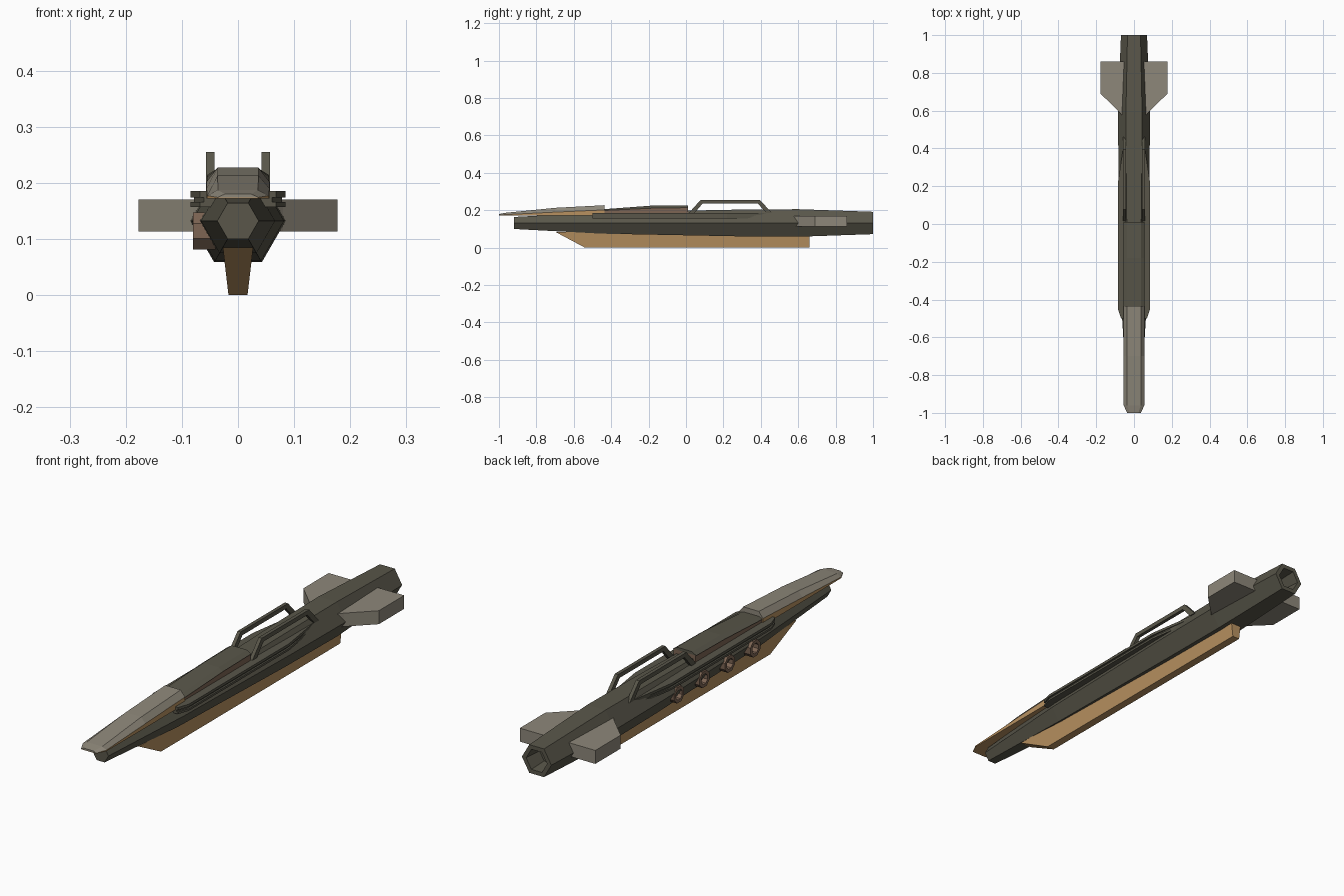
import bpy, bmesh, math

if "Cube" in bpy.data.objects:
    bpy.data.objects.remove(bpy.data.objects["Cube"])


def material(name, rgb):
    m = bpy.data.materials.new(name)
    m.diffuse_color = (*rgb, 1)
    m.use_nodes = True
    m.node_tree.nodes["Principled BSDF"].inputs["Base Color"].default_value = m.diffuse_color
    return m


OLIVE = material("dark olive", (0.100, 0.094, 0.068))
GREY = material("warm grey", (0.270, 0.245, 0.195))
TAN = material("tan", (0.480, 0.285, 0.118))
BROWN = material("brown", (0.205, 0.130, 0.088))


def make(name, bm, *mats):
    bmesh.ops.recalc_face_normals(bm, faces=bm.faces)
    me = bpy.data.meshes.new(name)
    bm.to_mesh(me)
    bm.free()
    for m in mats:
        me.materials.append(m)
    ob = bpy.data.objects.new(name, me)
    bpy.context.collection.objects.link(ob)
    return ob


def loft(name, rings, *mats, closed=False):
    """Skin rings of points; cap the ends, or join last ring to first."""
    bm = bmesh.new()
    vs = [[bm.verts.new(p) for p in r] for r in rings]
    n = len(vs[0])
    pairs = list(zip(vs, vs[1:] + vs[:1])) if closed else list(zip(vs, vs[1:]))
    for a, b in pairs:
        for i in range(n):
            j = (i + 1) % n
            bm.faces.new((a[i], a[j], b[j], b[i]))
    if not closed:
        bm.faces.new(vs[0])
        bm.faces.new(vs[-1])
    return make(name, bm, *mats)


def hexagon(y, r, zc=0.132):
    return [(r * math.cos(k * math.pi / 3), y, zc + r * math.sin(k * math.pi / 3)) for k in range(6)]


def mirror_x(ob):
    ob.modifiers.new("mirror", 'MIRROR')


def slab(name, outline, z0, z1, mat):
    return loft(name, [[(x, y, z) for x, y in outline] for z in (z0, z1)], mat)


# Hexagonal hull with a recessed exhaust at the tail
loft("hull", [hexagon(-0.92, 0.037), hexagon(-0.45, 0.066), hexagon(0.26, 0.082),
              hexagon(0.6, 0.085), hexagon(1.0, 0.069), hexagon(1.0, 0.049),
              hexagon(0.92, 0.042)], OLIVE)

# Keel with raked front, wider at the top
loft("keel", [[(-w, y0, z), (w, y0, z), (w, 0.66, z), (-w, 0.66, z)]
              for w, y0, z in ((0.017, -0.54, 0.0), (0.027, -0.70, 0.085))], TAN)

# Tail fins
mirror_x(slab("tail_fin", [(0.05, 0.56), (0.08, 0.595), (0.177, 0.69), (0.177, 0.86), (0.05, 0.86)],
              0.113, 0.17, GREY))

# Side ledges: two plates with a groove between them
for name, z0, z1, d in (("lower_ledge", 0.157, 0.166, 0), ("ledge_groove", 0.166, 0.174, 0.007),
                        ("upper_ledge", 0.174, 0.185, 0)):
    mirror_x(slab(name, [(0.02, -0.5), (0.068 - d, -0.5), (0.085 - d, -0.45),
                         (0.085 - d, 0.22), (0.05, 0.45), (0.02, 0.45)], z0, z1, OLIVE))


# Nose cover: tan body under a chamfered grey shell
def cover_ring(y, w, edge, top):
    return [(-w, y, edge), (-w * 0.65, y, top), (w * 0.65, y, top), (w, y, edge)]


cover = [(-1.0, 0.036, 0.174, 0.180), (-0.96, 0.055, 0.177, 0.187),
         (-0.70, 0.056, 0.190, 0.213), (-0.435, 0.056, 0.202, 0.227)]
loft("nose_shell", [cover_ring(*c) for c in cover], GREY)
loft("nose_body", [[(-w, y, 0.172), (-w, y, e), (w, y, e), (w, y, 0.172)] for y, w, e, t in cover], TAN)

# Deckhouse: brown walls under an olive roof
walls = [(-0.435, 0.2), (-0.18, 0.212), (0.01, 0.215)]
loft("deckhouse_walls", [[(-0.051, y, 0.17), (-0.051, y, z), (0.051, y, z), (0.051, y, 0.17)]
                         for y, z in walls], BROWN)
loft("deckhouse_roof", [cover_ring(y, 0.055, z - 0.001, z + h)
                        for (y, z), h in zip(walls, (0.006, 0.013, 0.011))], OLIVE)

# Grab rails
outer = [(0.015, 0.185), (0.078, 0.255), (0.395, 0.255), (0.46, 0.185)]
inner = [(0.045, 0.185), (0.09, 0.237), (0.383, 0.237), (0.43, 0.185)]
mirror_x(loft("grab_rail", [[(0.042, *o), (0.057, *o), (0.057, *i), (0.042, *i)]
                            for o, i in zip(outer, inner)], OLIVE))

# Four octagonal port rings on the left side only
for k in range(4):
    yc = 0.16 - 0.17 * k
    rings = []
    for s in range(8):
        a = math.pi / 8 + s * math.pi / 4
        rings.append([(x, yc + r * math.cos(a), 0.114 + r * math.sin(a))
                      for x, r in ((-0.04, 0.036), (-0.08, 0.036), (-0.08, 0.022), (-0.04, 0.022))])
    loft(f"port_ring_{k + 1}", rings, BROWN, closed=True)
